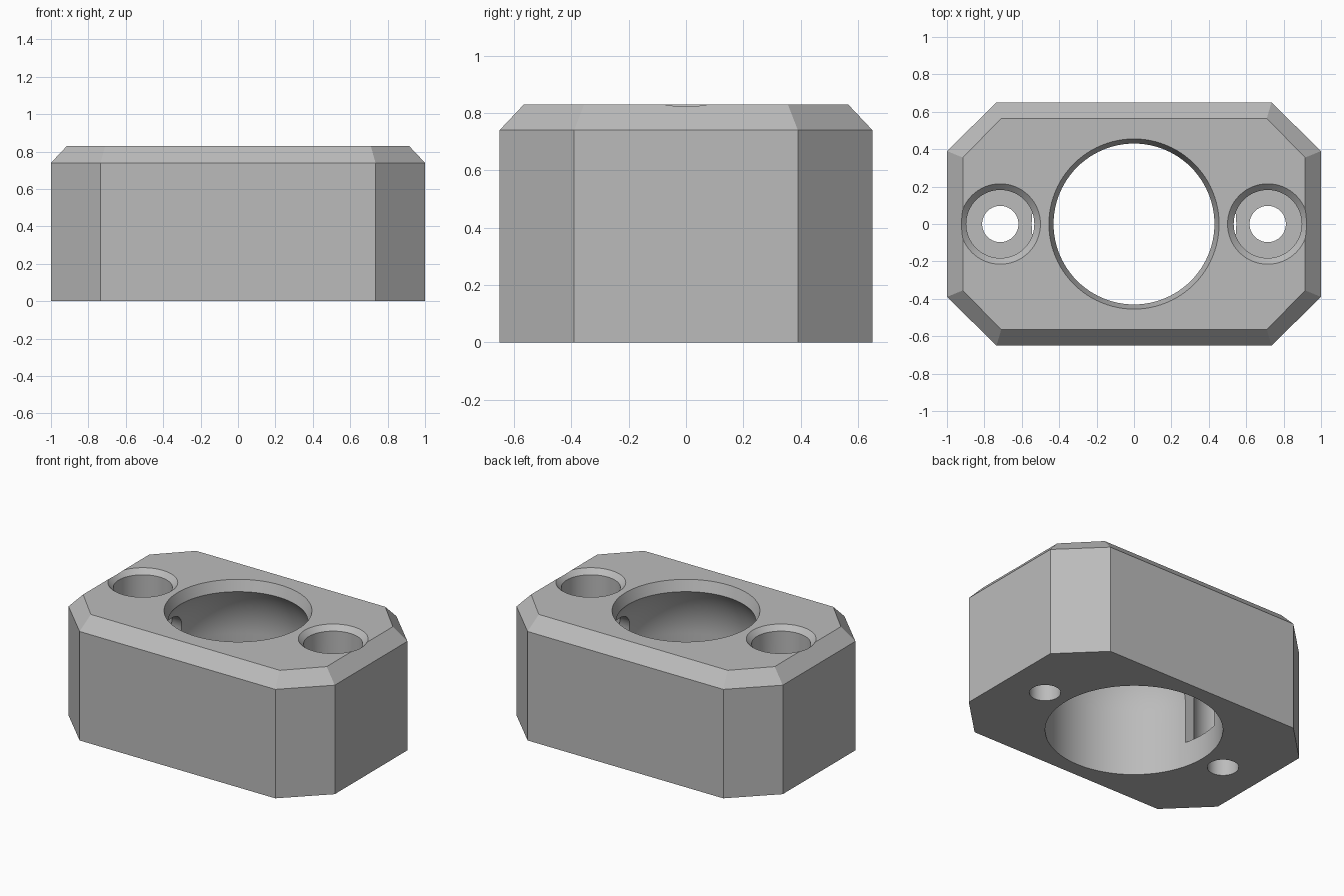
import bpy, bmesh, math
from mathutils import Matrix

cube = bpy.data.objects.get("Cube")
if cube:
    bpy.data.objects.remove(cube)

TOP, BREAK = 0.83, 0.74
HOLE_X, FLOOR = 0.715, 0.17

grey = bpy.data.materials.new("plain_grey")
grey.use_nodes = True
grey.diffuse_color = (0.5, 0.5, 0.5, 1)
grey.node_tree.nodes["Principled BSDF"].inputs["Base Color"].default_value = (0.5, 0.5, 0.5, 1)


def make(name, bm):
    bmesh.ops.recalc_face_normals(bm, faces=bm.faces)
    mesh = bpy.data.meshes.new(name)
    bm.to_mesh(mesh)
    bm.free()
    mesh.materials.append(grey)
    obj = bpy.data.objects.new(name, mesh)
    bpy.context.collection.objects.link(obj)
    return obj


def loft(name, loops):
    """Closed solid through matching loops of points."""
    bm = bmesh.new()
    rings = [[bm.verts.new(p) for p in loop] for loop in loops]
    for a, b in zip(rings, rings[1:]):
        for i in range(len(a)):
            j = (i + 1) % len(a)
            bm.faces.new((a[i], a[j], b[j], b[i]))
    bm.faces.new(rings[0])
    bm.faces.new(rings[-1])
    return make(name, bm)


def octagon(x, y, cx, cy, z):
    return [(x, -cy, z), (x, cy, z), (cx, y, z), (-cx, y, z),
            (-x, cy, z), (-x, -cy, z), (-cx, -y, z), (cx, -y, z)]


def turned(name, profile, x=0, n=96):
    """Solid of revolution from (radius, height) pairs."""
    turn = [2 * math.pi * i / n for i in range(n)]
    return loft(name, [[(x + r * math.cos(a), r * math.sin(a), z) for a in turn]
                       for r, z in profile])


def cut(obj, cutter):
    mod = obj.modifiers.new(cutter.name, 'BOOLEAN')
    mod.operation, mod.solver, mod.object = 'DIFFERENCE', 'EXACT', cutter
    bpy.context.view_layer.objects.active = obj
    bpy.ops.object.modifier_apply(modifier=mod.name)
    bpy.data.objects.remove(cutter)


# Eight-sided block with a sloped top edge
body = loft("housing_block", [octagon(1, 0.65, 0.735, 0.39, 0),
                              octagon(1, 0.65, 0.735, 0.39, BREAK),
                              octagon(0.915, 0.565, 0.71, 0.355, TOP)])

# Ball socket: straight bore, domed shoulder, flared mouth
R, mid, mouth = 0.547, 0.42, 0.43
end = math.acos(mouth / R)
dome = [(R * math.cos(end * i / 16), mid + R * math.sin(end * i / 16)) for i in range(17)]
cut(body, turned("socket", [(R, -0.1)] + dome + [(0.455, TOP), (0.455, TOP + 0.1)]))

# Screw holes with countersunk pockets and arched slots into the socket
for side in (-1, 1):
    x = side * HOLE_X
    cut(body, turned("screw_hole", [(0.097, -0.1), (0.097, FLOOR), (0.182, FLOOR),
                                    (0.182, TOP - 0.033), (0.215, TOP),
                                    (0.215, TOP + 0.1)], x, 64))
    w, spring = 0.137, 0.51
    arch = [(w * math.cos(a), spring + w * math.sin(a))
            for a in (math.pi * i / 24 for i in range(25))]
    section = [(-w, FLOOR), (w, FLOOR)] + arch
    cut(body, loft("slot", [[(side * d, y, z) for y, z in section] for d in (0.4, HOLE_X)]))

# Smooth round walls, crisp edges
bpy.ops.object.select_all(action='DESELECT')
body.select_set(True)
bpy.context.view_layer.objects.active = body
bpy.ops.object.shade_smooth_by_angle(angle=math.radians(15))
